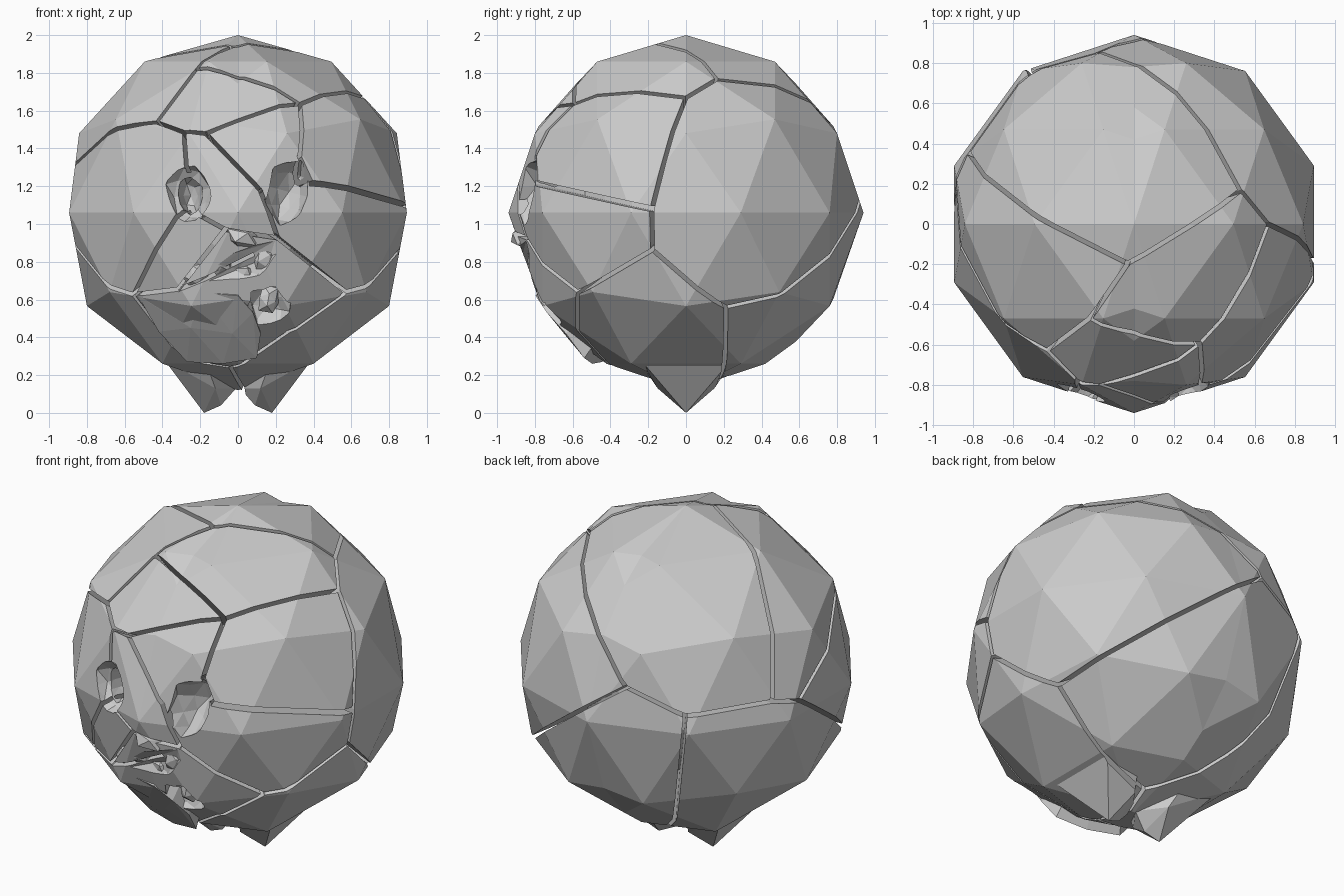
import bpy, bmesh, math, random
from mathutils import Vector, Matrix

if "Cube" in bpy.data.objects:
    bpy.data.objects.remove(bpy.data.objects["Cube"])

random.seed(4)
R, C = 0.94, Vector((0, 0, 1.06))


def to_object(bm, name):
    bmesh.ops.recalc_face_normals(bm, faces=bm.faces)
    me = bpy.data.meshes.new(name)
    bm.to_mesh(me)
    bm.free()
    ob = bpy.data.objects.new(name, me)
    bpy.context.collection.objects.link(ob)
    return ob


def combine(target, tool, op):
    mod = target.modifiers.new(op, 'BOOLEAN')
    mod.operation, mod.object, mod.solver = op, tool, 'EXACT'
    bpy.context.view_layer.objects.active = target
    bpy.ops.object.modifier_apply(modifier=mod.name)
    bpy.data.objects.remove(tool)


def hull(name, pts):
    bm = bmesh.new()
    for p in pts:
        bm.verts.new(p)
    res = bmesh.ops.convex_hull(bm, input=bm.verts)
    junk = [v for v in set(res['geom_interior'] + res['geom_unused'])
            if isinstance(v, bmesh.types.BMVert)]
    bmesh.ops.delete(bm, geom=junk, context='VERTS')
    return to_object(bm, name)


def rock(name, loc, size, tilt=0, jitter=0.15, sub=2):
    bm = bmesh.new()
    bmesh.ops.create_icosphere(bm, subdivisions=sub, radius=1)
    for v in bm.verts:
        v.co *= 1 + random.uniform(-jitter, jitter)
    m = Matrix.Translation(loc) @ Matrix.Rotation(math.radians(tilt), 4, 'Y') @ Matrix.Diagonal((*size, 1))
    bmesh.ops.transform(bm, matrix=m, verts=bm.verts)
    return to_object(bm, name)


def on_face(x, z, r=0.92):
    return Vector((x, -math.sqrt(max(r * r - x * x - (z - C.z) ** 2, 0)), z))


# Head: half an icosphere, mirrored across x
bm = bmesh.new()
bmesh.ops.create_icosphere(bm, subdivisions=2, radius=R, matrix=Matrix.Translation(C))
bmesh.ops.bisect_plane(bm, geom=bm.verts[:] + bm.edges[:] + bm.faces[:], dist=1e-5,
                       plane_co=(0, 0, 0), plane_no=(1, 0, 0), clear_inner=True)
copy = bmesh.ops.duplicate(bm, geom=bm.verts[:] + bm.edges[:] + bm.faces[:])['geom']
for v in copy:
    if isinstance(v, bmesh.types.BMVert):
        v.co.x *= -1
bmesh.ops.remove_doubles(bm, verts=bm.verts, dist=1e-4)
head = to_object(bm, "cracked_head")

# Two pointed stubs under the head
for s in (1, -1):
    stub = hull("stub", [(s * x, y, z) for x, y, z in (
        (.18, 0, 0), (.09, -.02, .04), (.01, 0, .13), (.12, .15, .13), (.12, -.15, .13),
        (.39, .24, .28), (.39, -.24, .28), (.2, .3, .35), (.2, -.3, .35), (.1, 0, .5))])
    combine(head, stub, 'UNION')

# Eye sockets and shattered mouth
for name, loc, size, tilt in (
        ("left_socket", (-.27, -.86, 1.16), (.12, .13, .16), -15),
        ("left_socket_pit", (-.25, -.78, 1.15), (.07, .16, .1), 0),
        ("right_socket", (.27, -.86, 1.17), (.115, .2, .19), 15),
        ("mouth", (.0, -.91, .76), (.3, .11, .11), -22),
        ("mouth_corner", (.15, -.73, .56), (.12, .1, .15), 10)):
    combine(head, rock(name, loc, size, tilt), 'DIFFERENCE')

# Crack corners: (x, z) on the face, or full (x, y, z)
P = dict(
    J1=(-.44, 1.55), J2=(-.22, 1.82), J4=(.34, 1.655), J6=(.4, 1.22), J10=(-.17, 1.48),
    J11=(.22, .92), J12=(-.56, .62), E1=(-.28, 1.48), E2=(-.28, 1.3), E3=(-.32, 1.06),
    N1=(.12, 1.18), N2=(-.07, .97), N3=(-.2, 1.04), M1=(-.32, .65), M2=(.08, .82), E4=(.33, 1.36),
    D1=(.28, .41), D2=(.08, .27), D3=(-.27, .27),
    T1=(-.03, -.2, 1.96), T2=(.54, .17, 1.78), T3=(-.83, .36, 1.18),
    J3=(.67, 0, 1.67), J5=(.89, -.18, 1.08), J7=(.87, -.18, .86), J8=(.57, -.57, .64),
    J9=(.74, .22, .54), K1=(-.52, .75, 1.16), K2=(-.2, .87, 1.29), K3=(-.27, .5, .34),
    K4=(-.895, .19, 1.14), B1=(.06, .16, .14), B2=(-.04, -.36, .22))
P = {k: ((on_face(*v) if len(v) == 2 else Vector(v)) - C).normalized() for k, v in P.items()}


def crack(a, b, width=0.022):
    a, b = P[a], P[b]
    n = a.cross(b).normalized() * width / 2
    steps = max(1, math.ceil(a.angle(b) / 0.35))
    ext = 0.012 / a.angle(b)
    bm = bmesh.new()
    rings = []
    for i in range(steps + 1):
        t = -ext + (1 + 2 * ext) * i / steps
        d = a.copy()
        d.rotate(Matrix.Rotation(a.angle(b) * t, 3, n))
        rings.append([bm.verts.new(C + d * r + n * s)
                      for r, s in ((.6, -1), (1.2, -1), (1.2, 1), (.6, 1))])
    for p, q in zip(rings, rings[1:]):
        for k in range(4):
            bm.faces.new((p[k], p[k - 1], q[k - 1], q[k]))
    bm.faces.new(rings[0])
    bm.faces.new(rings[-1])
    combine(head, to_object(bm, "crack_cutter"), 'DIFFERENCE')


# Cracks between the shell plates
for path in ("T2 T1 J2 J1 K4 T3 K1 K2 T2 J3 J5 J7 J9 B1 K3 K1", "T1 T3", "J9 K2",
             "J2 J4 J3", "J4 J10 E1 J1", "J4 E4 J6", "J10 N1 J11 J8 J7", "E1 E2",
             "E3 J12 K4", "J11 N2 N3", "N2 M1 J12", "M1 M2", "J8 D1 D2 B2 B1", "B2 D3 J12"):
    names = path.split()
    for a, b in zip(names, names[1:]):
        crack(a, b)
crack("J5", "J6", 0.03)

# Broken jaw plate, lower left of the face
rim = [(-.53, .62), (-.2, .64), (0, .62), (.08, .53), (.12, .42), (.1, .29),
       (-.08, .26), (-.27, .27), (-.42, .43), (-.25, .45), (-.03, .42)]
outer = [on_face(x, z, .91 if z > .35 else .945) for x, z in rim]
hull("jaw_plate", outer + [C + (p - C) * .8 for p in outer])

# Splinters around nose and mouth
for x, z in ((-.22, .72), (-.1, .8), (.03, .73), (.14, .82), (.22, .72), (.16, .6)):
    rock("splinter", on_face(x, z, .84), (.06, .05, .07), random.uniform(-60, 60), .3, 1)
rock("nose", on_face(.02, .93, .85), (.1, .09, .06), 10, .15, 1)
